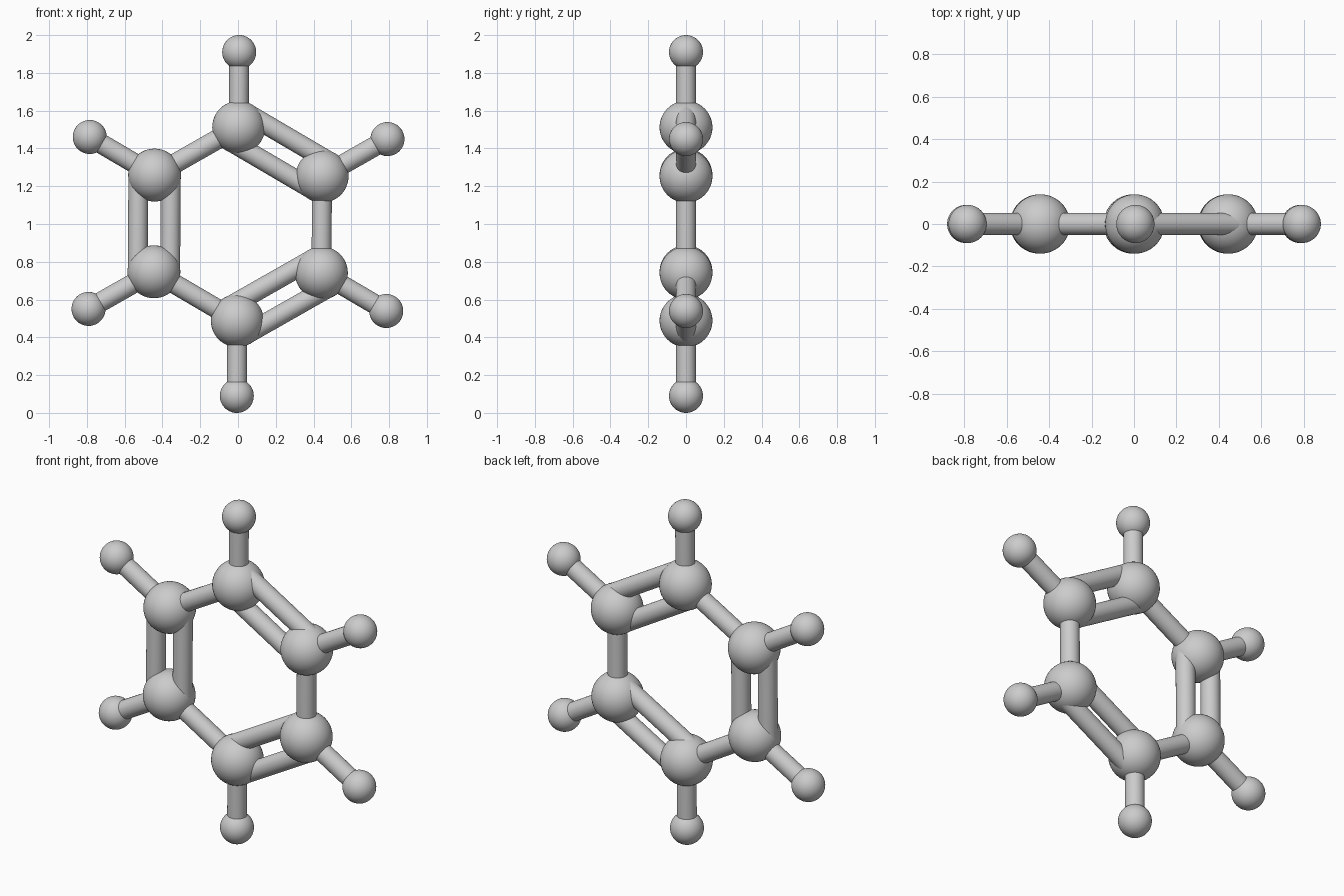
import bpy
from math import cos, sin, radians
from mathutils import Vector

if "Cube" in bpy.data.objects:
    bpy.data.objects.remove(bpy.data.objects["Cube"])

CENTRE = Vector((0, 0, 1))
TILT = -0.4            # the ring is turned very slightly clockwise
RING_R, OUTER_R = 0.512, 0.91
BIG, SMALL, ROD = 0.14, 0.09, 0.0525


def polar(radius, index):
    a = radians(90 + TILT - 60 * index)
    return CENTRE + Vector((radius * cos(a), 0, radius * sin(a)))


def ball(name, pos, radius):
    bpy.ops.mesh.primitive_uv_sphere_add(segments=48, ring_count=24, radius=radius, location=pos)
    bpy.context.object.name = name
    bpy.ops.object.shade_smooth()


def rod(name, a, b):
    d = b - a
    bpy.ops.mesh.primitive_cylinder_add(vertices=32, radius=ROD, depth=d.length, location=(a + b) / 2)
    ob = bpy.context.object
    ob.name = name
    ob.rotation_euler = d.to_track_quat('Z', 'Y').to_euler()
    bpy.ops.object.shade_smooth_by_angle(angle=radians(40))


for i in range(6):
    inner, outer, following = polar(RING_R, i), polar(OUTER_R, i), polar(RING_R, i + 1)

    # Atoms
    ball(f"carbon_atom_{i}", inner, BIG)
    ball(f"hydrogen_atom_{i}", outer, SMALL)

    # Outward bond, in two halves
    mid = (inner + outer) / 2
    rod(f"outer_bond_inner_half_{i}", inner, mid)
    rod(f"outer_bond_outer_half_{i}", mid, outer)

    # Ring bonds, alternately double and single
    if i % 2 == 0:
        side = ((inner + following) / 2 - CENTRE).normalized() * 0.086
        rod(f"double_bond_outside_{i}", inner + side, following + side)
        rod(f"double_bond_inside_{i}", inner - side, following - side)
    else:
        rod(f"single_bond_{i}", inner, following)
